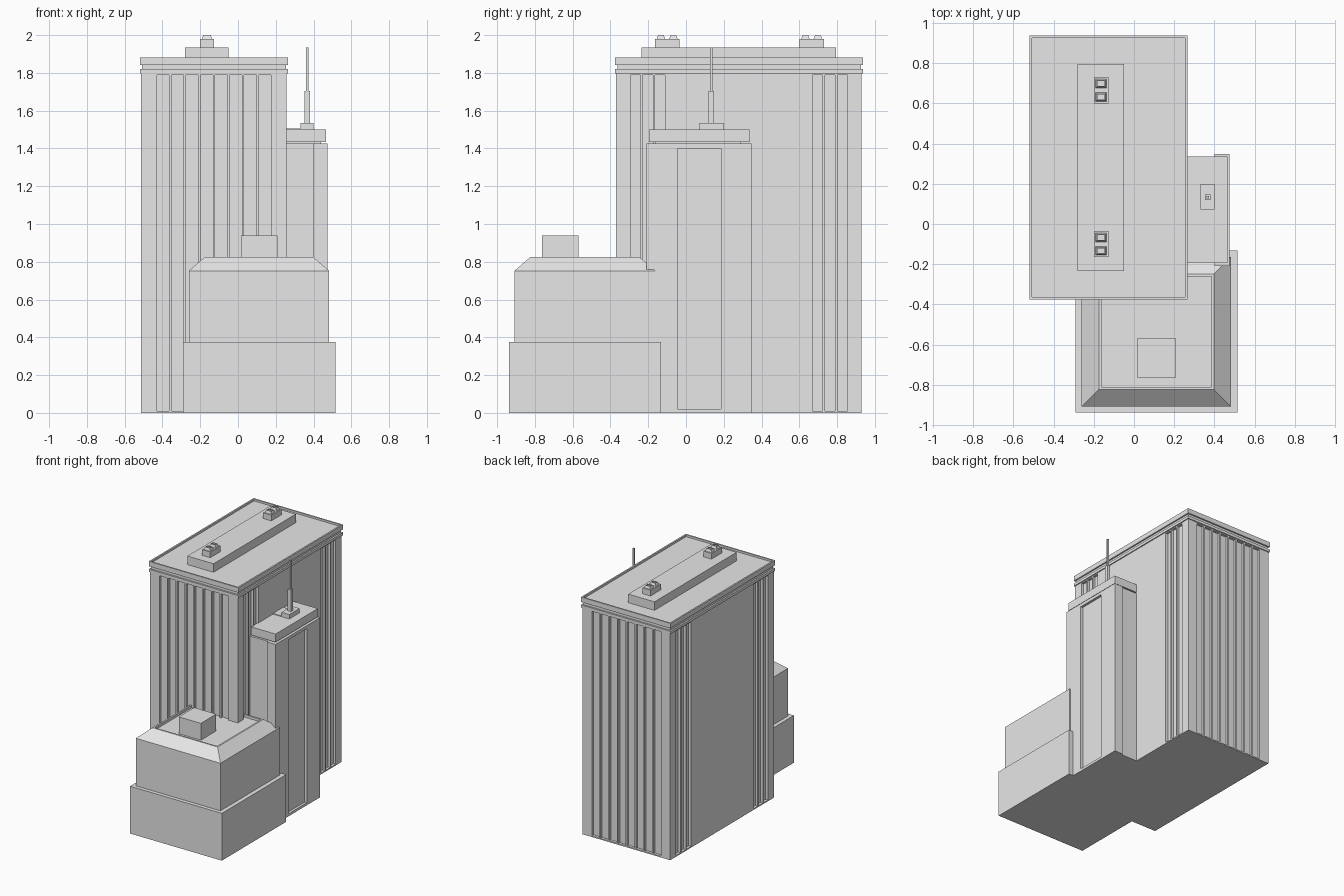
import bpy
import bmesh

cube = bpy.data.objects.get("Cube")
if cube:
    bpy.data.objects.remove(cube, do_unlink=True)

grey = bpy.data.materials.new("concrete_grey")
grey.use_nodes = True
grey.diffuse_color = (0.8, 0.8, 0.8, 1)
grey.node_tree.nodes["Principled BSDF"].inputs["Base Color"].default_value = (0.8, 0.8, 0.8, 1)


def finish(name, bm):
    bmesh.ops.recalc_face_normals(bm, faces=bm.faces[:])
    mesh = bpy.data.meshes.new(name)
    bm.to_mesh(mesh)
    bm.free()
    mesh.materials.append(grey)
    obj = bpy.data.objects.new(name, mesh)
    bpy.context.collection.objects.link(obj)
    return obj


def prism(name, outline, z0, z1):
    """Extrude a closed plan outline between two heights."""
    bm = bmesh.new()
    face = bm.faces.new([bm.verts.new((x, y, z0)) for x, y in outline])
    out = bmesh.ops.extrude_face_region(bm, geom=[face])
    for v in out["geom"]:
        if isinstance(v, bmesh.types.BMVert):
            v.co.z = z1
    return finish(name, bm)


def block(name, xs, ys, zs, taper=0, rim=0, sink=0):
    """Box with an optional tapered top and a sunken tray inside a rim."""
    bm = bmesh.new()
    rings = []
    for z, t in ((zs[0], 0), (zs[1], taper)):
        a, b, c, d = xs[0] + t, xs[1] - t, ys[0] + t, ys[1] - t
        rings.append([bm.verts.new((x, y, z)) for x, y in ((a, c), (b, c), (b, d), (a, d))])
    low, high = rings
    bm.faces.new(low[::-1])
    top = bm.faces.new(high)
    for i in range(4):
        j = (i + 1) % 4
        bm.faces.new((low[i], low[j], high[j], high[i]))
    if rim:
        bm.normal_update()
        bmesh.ops.inset_region(bm, faces=[top], thickness=rim)
        tray = bmesh.ops.extrude_face_region(bm, geom=[top])
        moved = [g for g in tray["geom"] if isinstance(g, bmesh.types.BMVert)]
        bmesh.ops.translate(bm, verts=moved, vec=(0, 0, -sink))
        if top.is_valid:
            bm.faces.remove(top)
    return finish(name, bm)


def bays(start, end, count, fin):
    """Equal recessed bays separated by thin fins."""
    width = (end - start - fin * (count - 1)) / count
    return [(start + i * (width + fin), start + i * (width + fin) + width) for i in range(count)]


def notched_outline(xs, ys, x_bays, y_bays, depth):
    """Rectangle plan with bays cut into all four sides."""
    (x0, x1), (y0, y1) = xs, ys
    pts = [(x0, y0)]
    for a, b in x_bays:
        pts += [(a, y0), (a, y0 + depth), (b, y0 + depth), (b, y0)]
    pts.append((x1, y0))
    for a, b in y_bays:
        pts += [(x1, a), (x1 - depth, a), (x1 - depth, b), (x1, b)]
    pts.append((x1, y1))
    for a, b in reversed(x_bays):
        pts += [(b, y1), (b, y1 - depth), (a, y1 - depth), (a, y1)]
    pts.append((x0, y1))
    for a, b in reversed(y_bays):
        pts += [(x0, b), (x0 + depth, b), (x0 + depth, a), (x0, a)]
    return pts


# Main tower with vertical bays between a thin plinth and a head band
X, Y = (-0.513, 0.257), (-0.37, 0.93)
front_bays = bays(-0.43, 0.175, 8, 0.012)
side_bays = bays(-0.295, -0.11, 3, 0.012) + bays(0.67, 0.855, 3, 0.012)
block("tower_plinth", X, Y, (0, 0.01))
prism("tower_shaft", notched_outline(X, Y, front_bays, side_bays, 0.02), 0.01, 1.79)
block("tower_head", X, Y, (1.79, 1.80))

# Layered cornice and parapet
CX, CY = (-0.52, 0.265), (-0.375, 0.938)
block("cornice_lower", CX, CY, (1.798, 1.82))
block("cornice_groove", (-0.508, 0.253), (-0.363, 0.926), (1.82, 1.845))
block("roof_parapet", CX, CY, (1.843, 1.882), rim=0.017, sink=0.015)

# Rooftop penthouse with paired vent units
block("penthouse", (-0.28, -0.05), (-0.235, 0.795), (1.865, 1.935))
for tag, cy in (("front", -0.1), ("back", 0.665)):
    block(f"vent_base_{tag}", (-0.2, -0.128), (cy - 0.065, cy + 0.065), (1.935, 1.98))
    for side, dy in (("a", -0.033), ("b", 0.033)):
        block(f"vent_{tag}_{side}", (-0.191, -0.137), (cy + dy - 0.022, cy + dy + 0.022),
              (1.98, 2.0), taper=0.007, rim=0.004, sink=0.008)

# Side stair tower: inner shaft and outer shaft with a tall recessed panel
block("stair_inner_shaft", (0.24, 0.41), (-0.195, 0.335), (0, 1.425))
OX, OY = (0.40, 0.475), (-0.208, 0.347)
panel = [(0.40, -0.208), (0.475, -0.208), (0.475, -0.045), (0.455, -0.045),
         (0.455, 0.185), (0.475, 0.185), (0.475, 0.347), (0.40, 0.347)]
block("stair_outer_foot", OX, OY, (0, 0.02))
prism("stair_outer_shaft", panel, 0.02, 1.40)
block("stair_outer_head", OX, OY, (1.40, 1.425))
block("stair_neck", (0.25, 0.44), (-0.165, 0.29), (1.42, 1.44))
block("stair_cap", (0.25, 0.466), (-0.195, 0.335), (1.435, 1.50))

# Antenna
block("antenna_pad", (0.25, 0.335), (0.072, 0.2), (1.50, 1.506))
block("antenna_base", (0.332, 0.40), (0.072, 0.2), (1.50, 1.535))
block("antenna_lower_mast", (0.352, 0.38), (0.119, 0.147), (1.535, 1.705))
block("antenna_upper_mast", (0.36, 0.372), (0.126, 0.14), (1.705, 1.935))

# Low annex with a sloped roof edge and sunken roof
block("annex_base", (-0.29, 0.515), (-0.938, -0.132), (0, 0.375))
block("annex_upper", (-0.26, 0.482), (-0.908, -0.163), (0.375, 0.752))
block("annex_roof", (-0.26, 0.482), (-0.908, -0.163), (0.752, 0.826),
      taper=0.085, rim=0.018, sink=0.02)
block("annex_roof_box", (0.015, 0.208), (-0.763, -0.57), (0.80, 0.94))
